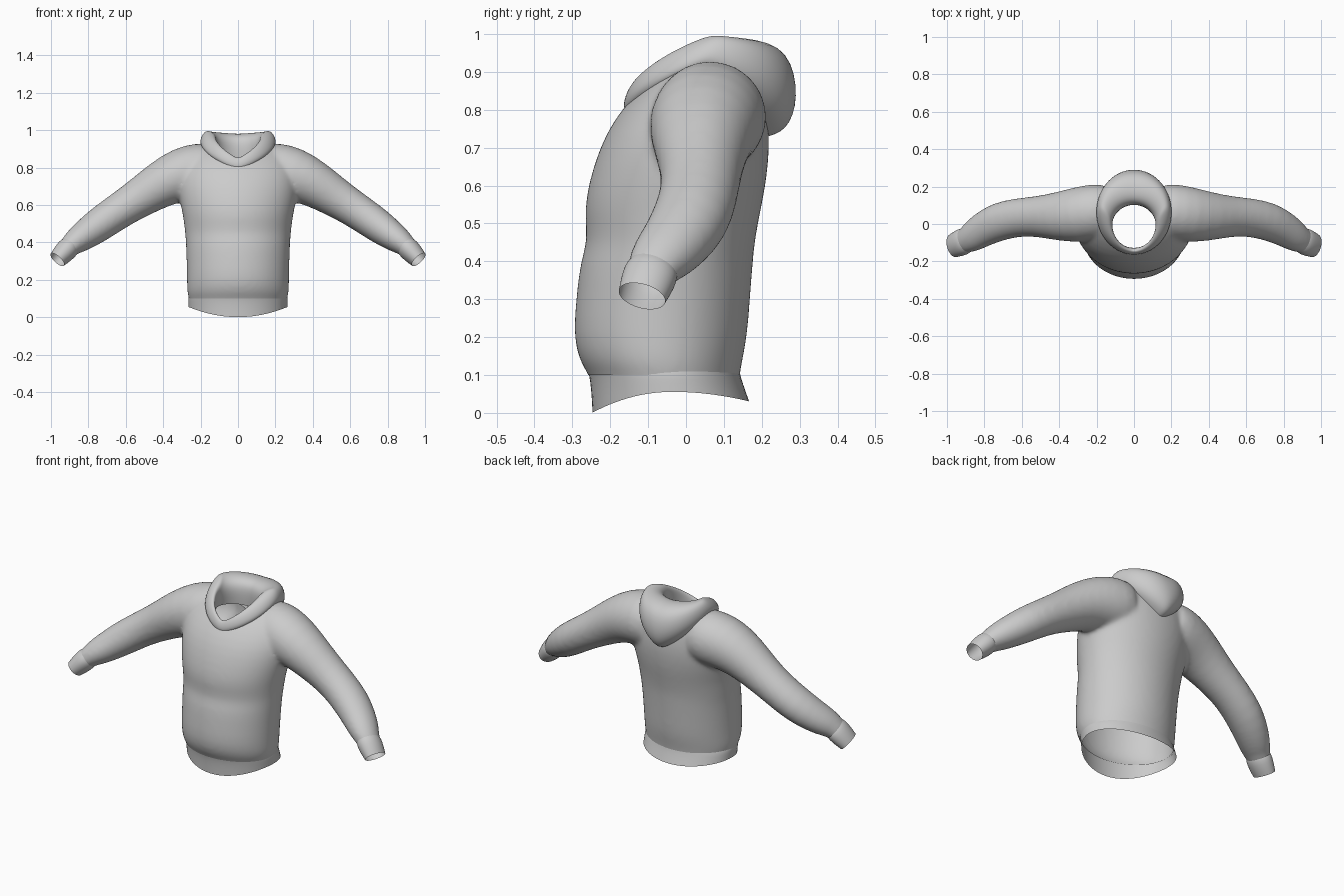
import bpy, bmesh, math
from mathutils import Vector

if "Cube" in bpy.data.objects:
    bpy.data.objects.remove(bpy.data.objects["Cube"])

SEG = 32


def ring(rx, front, side, back, power=None):
    """Closed loop through front (y,z), side (y,z) at x=+-rx and back (y,z)."""
    pts = []
    for i in range(SEG):
        a = 2 * math.pi * i / SEG
        s, c = math.sin(a), math.cos(a)
        end = front if c > 0 else back
        c = abs(c)
        # without a power the height dips to a soft V at front and back
        w = c ** power if power else 0.5 * c + 0.5 * (1 - abs(s))
        pts.append(Vector((rx * s, side[0] + (end[0] - side[0]) * c,
                           side[1] + (end[1] - side[1]) * w)))
    return pts


def tube_rings(sections, mirror=1):
    """Elliptical loops (centre, depth radius, thickness radius) across a path."""
    cs = [Vector(s[:3]) for s in sections]
    out = []
    for i, s in enumerate(sections):
        d = (cs[min(i + 1, len(cs) - 1)] - cs[max(i - 1, 0)]).normalized()
        v = d.cross(Vector((0, 1, 0))).normalized()
        u = v.cross(d)
        loop = []
        for k in range(SEG):
            a = 2 * math.pi * k / SEG
            p = cs[i] + u * s[3] * math.cos(a) + v * s[4] * math.sin(a)
            loop.append(Vector((p.x * mirror, p.y, p.z)))
        out.append(loop)
    return out


def loft(bm, rings, caps=False):
    rows = [[bm.verts.new(p) for p in r] for r in rings]
    faces = []
    for a, b in zip(rows, rows[1:]):
        for i in range(SEG):
            j = (i + 1) % SEG
            faces.append(bm.faces.new((a[i], a[j], b[j], b[i])))
    if caps:
        faces += [bm.faces.new(rows[0][::-1]), bm.faces.new(rows[-1])]
    bmesh.ops.recalc_face_normals(bm, faces=faces)


def finish(bm, name, levels=1):
    me = bpy.data.meshes.new(name)
    bm.to_mesh(me)
    bm.free()
    me.shade_smooth()
    ob = bpy.data.objects.new(name, me)
    bpy.context.collection.objects.link(ob)
    if levels:
        ob.modifiers.new("subdivide", 'SUBSURF').levels = levels
        ob.modifiers["subdivide"].render_levels = levels
    return ob


# torso profile: z, half width, front y, back y
torso = [(0.02, .255, -.245, .14), (0.07, .257, -.248, .14), (0.10, .264, -.256, .143),
         (0.13, .274, -.28, .148), (0.20, .274, -.300, .163), (0.30, .276, -.291, .17),
         (0.40, .28, -.281, .178), (0.45, .284, -.260, .182), (0.53, .293, -.270, .197),
         (0.60, .308, -.260, .212), (0.70, .325, -.230, .223), (0.78, .318, -.188, .218),
         (0.85, .29, -.128, .205), (0.90, .24, -.07, .185), (0.935, .17, -.01, .16)]

# sleeve path: x, y, z, depth radius, thickness radius
sleeve = [(.10, .07, .79, .14, .135), (.20, .068, .785, .15, .152), (.30, .048, .765, .15, .146),
          (.41, .04, .714, .13, .125),
          (.52, .04, .642, .108, .107), (.62, .036, .58, .103, .096), (.725, .014, .508, .105, .094),
          (.81, -.03, .446, .094, .083), (.865, -.068, .408, .084, .071),
          (.895, -.086, .384, .07, .058), (.935, -.104, .342, .064, .052)]

# closed volumes fused into one body
bm = bmesh.new()
loft(bm, [ring(w, (f, z), ((f + b) / 2, z), (b, z), 1) for z, w, f, b in torso], True)
for m in (1, -1):
    loft(bm, tube_rings(sleeve, m), True)
raw = finish(bm, "body_volume")
rm = raw.modifiers.new("fuse", 'REMESH')
rm.mode = 'VOXEL'
rm.voxel_size = 0.011
sm = raw.modifiers.new("soften", 'SMOOTH')
sm.factor = 0.5
sm.iterations = 14
dg = bpy.context.evaluated_depsgraph_get()
fused = bpy.data.meshes.new_from_object(raw.evaluated_get(dg))
bpy.data.objects.remove(raw)

# open the hem, cuffs and neck
bm = bmesh.new()
bm.from_mesh(fused)
cuts = [((0, 0, .1), (0, 0, -1))]
cuts += [((.908 * m, -.09, .373), (.65 * m, -.3, -.7)) for m in (1, -1)]
for co, no in cuts:
    bmesh.ops.bisect_plane(bm, geom=bm.verts[:] + bm.edges[:] + bm.faces[:],
                           plane_co=co, plane_no=no, clear_outer=True)
hole = [v for v in bm.verts
        if v.co.z > .6 and (v.co.x / .145) ** 2 + ((v.co.y + .0) / .138) ** 2 < 1]
bmesh.ops.delete(bm, geom=hole, context='VERTS')
finish(bm, "body_and_sleeves", 0)

# hem band
bm = bmesh.new()
loft(bm, [ring(.264, (-.258, .103), (-.055, .112), (.143, .107), 2),
          ring(.267, (-.254, .085), (-.05, .10), (.147, .09), 2),
          ring(.267, (-.25, .045), (-.045, .078), (.157, .06), 2),
          ring(.267, (-.248, .0), (-.04, .056), (.168, .03), 2)])
finish(bm, "hem_band")

# cuffs
for m, side in ((1, "left"), (-1, "right")):
    bm = bmesh.new()
    loft(bm, tube_rings([(.898, -.087, .382, .066, .054), (.910, -.093, .368, .073, .06),
                         (.94, -.105, .336, .07, .056), (.966, -.116, .308, .064, .048)], m))
    finish(bm, "cuff_" + side)

# folded-down hood, from the inner neck over the rim to the bag on the back
bm = bmesh.new()
loft(bm, [ring(.125, (-.128, .79), (-.01, .85), (.105, .84)),
          ring(.113, (-.128, .825), (-.01, .93), (.10, .92)),
          ring(.122, (-.137, .848), (.02, .98), (.115, .968)),
          ring(.16, (-.15, .85), (.075, 1.003), (.17, .988)),
          ring(.190, (-.162, .83), (.08, .987), (.275, .962)),
          ring(.206, (-.167, .805), (.065, .945), (.301, .825)),
          ring(.197, (-.16, .785), (.055, .92), (.268, .735)),
          ring(.17, (-.145, .785), (.05, .905), (.205, .72))])
finish(bm, "hood", 2)
